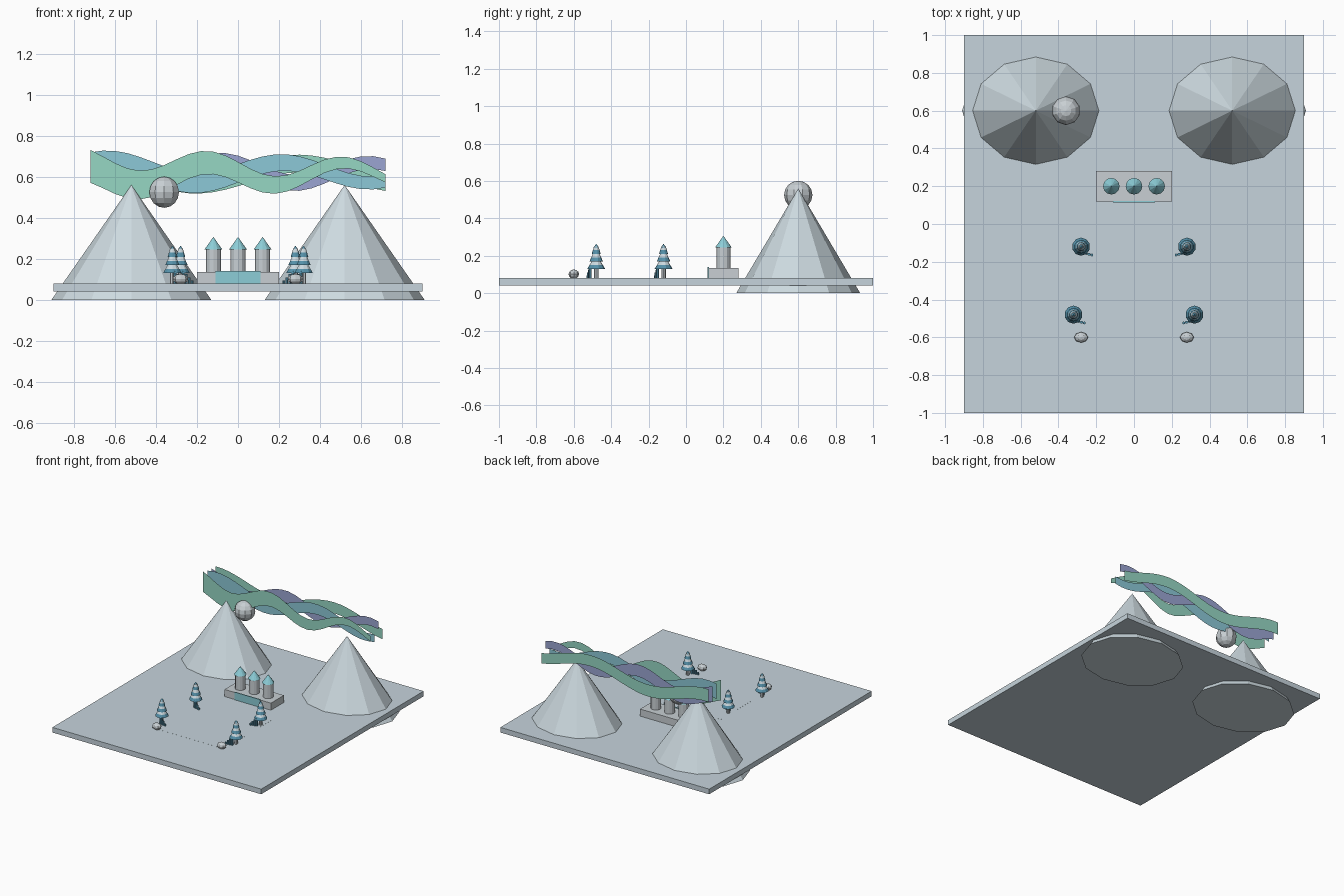
import bpy, bmesh, math

if "Cube" in bpy.data.objects:
    bpy.data.objects.remove(bpy.data.objects["Cube"])


def material(name, r, g, b):
    m = bpy.data.materials.new(name)
    lin = [(c / 255 / 12.92) if c < 11 else ((c / 255 + 0.055) / 1.055) ** 2.4 for c in (r, g, b)]
    m.diffuse_color = (*lin, 1)
    m.use_nodes = True
    m.node_tree.nodes["Principled BSDF"].inputs["Base Color"].default_value = m.diffuse_color
    return m


SNOW = material("snow", 205, 218, 224)
STONE = material("stone", 200, 207, 211)
GROUND = material("ice_ground", 198, 212, 220)
TEAL = material("ice_teal", 140, 205, 215)
PINE = material("pine_blue", 85, 145, 170)
GREEN = material("aurora_green", 150, 215, 195)
BLUE = material("aurora_blue", 140, 200, 215)
VIOLET = material("aurora_violet", 155, 165, 210)


def finish(name, bm, mat):
    me = bpy.data.meshes.new(name)
    bmesh.ops.recalc_face_normals(bm, faces=bm.faces)
    bm.to_mesh(me)
    bm.free()
    ob = bpy.data.objects.new(name, me)
    bpy.context.collection.objects.link(ob)
    me.materials.append(mat)
    return ob


def box(name, mat, x0, x1, y0, y1, z0, z1):
    bm = bmesh.new()
    bmesh.ops.create_cube(bm, size=1)
    for v in bm.verts:
        v.co.x = x0 if v.co.x < 0 else x1
        v.co.y = y0 if v.co.y < 0 else y1
        v.co.z = z0 if v.co.z < 0 else z1
    return finish(name, bm, mat)


def cone(name, mat, x, y, z0, z1, r0, r1=0, sides=12, sy=1):
    bm = bmesh.new()
    bmesh.ops.create_cone(bm, cap_ends=True, segments=sides, radius1=r0, radius2=r1, depth=z1 - z0)
    for v in bm.verts:
        v.co = (v.co.x + x, v.co.y * sy + y, v.co.z + (z0 + z1) / 2)
    return finish(name, bm, mat)


def ball(name, mat, x, y, z, rx, ry, rz, u=10, v=8):
    bm = bmesh.new()
    bmesh.ops.create_uvsphere(bm, u_segments=u, v_segments=v, radius=1)
    for p in bm.verts:
        p.co = (p.co.x * rx + x, p.co.y * ry + y, p.co.z * rz + z)
    return finish(name, bm, mat)


def ribbon(name, mat, y, peak, wave, amp, mid, h0, h1, n=24):
    # flat wavy curtain, half height tapering from h0 to h1
    bm = bmesh.new()
    last = None
    for i in range(n + 1):
        t = i / n
        x = -0.72 + 1.44 * t
        z = mid + amp * math.cos((x - peak) / wave * math.tau)
        h = h0 + (h1 - h0) * t
        pair = [bm.verts.new((x, y, z - h)), bm.verts.new((x, y, z + h))]
        if last:
            bm.faces.new((last[0], pair[0], pair[1], last[1]))
        last = pair
    return finish(name, bm, mat)


# ground and frozen pond
box("ground_slab", GROUND, -0.9, 0.9, -1, 1, 0.04, 0.08)
box("pond", GROUND, -0.3, 0.3, -0.6, 0, 0.07, 0.0804)

# mountains and moon
for s in (-1, 1):
    cone("mountain", SNOW, 0.52 * s, 0.6, 0, 0.56, 0.39, sy=0.85)
ball("moon", STONE, -0.36, 0.6, 0.525, 0.076, 0.076, 0.076)

# aurora curtains
ribbon("aurora_front", GREEN, 0.60, -0.15, 0.66, 0.055, 0.615, 0.08, 0.02)
ribbon("aurora_second", BLUE, 0.65, 0.22, 0.85, 0.05, 0.62, 0.06, 0.03)
ribbon("aurora_third", VIOLET, 0.70, -0.08, 0.72, 0.05, 0.62, 0.06, 0.03)
ribbon("aurora_back", GREEN, 0.75, 0.30, 1.0, 0.05, 0.615, 0.05, 0.04)

# castle
box("castle_base", STONE, -0.2, 0.2, 0.12, 0.28, 0.08, 0.135)
box("castle_gate", TEAL, -0.11, 0.11, 0.115, 0.122, 0.08, 0.14)
for x in (-0.12, 0, 0.12):
    cone("tower", STONE, x, 0.2, 0.13, 0.245, 0.037, 0.037)
    cone("tower_roof", TEAL, x, 0.2, 0.245, 0.307, 0.044)

# trees with snow bands, ice spikes and boulders
for s in (-1, 1):
    for tx, ty in ((0.28, -0.12), (0.32, -0.48)):
        cone("trunk", STONE, tx * s, ty, 0.08, 0.14, 0.012, 0.012, 8)
        for k in range(3):
            z, r = 0.13 + 0.04 * k, 0.048 - 0.012 * k
            cone("tree_tier", PINE, tx * s, ty, z, z + 0.02, r, r * 0.75, 10)
            cone("tree_snow", SNOW, tx * s, ty, z + 0.02, z + 0.04, r * 0.75, r * 0.5, 10)
        cone("tree_tip", PINE, tx * s, ty, 0.245, 0.264, 0.014, 0, 10)
        for k in range(4):
            cone("ice_spike", PINE, s * (tx - 0.012 - 0.015 * k), ty - 0.032 - 0.004 * k,
                 0.08, 0.14 - 0.015 * k, 0.008, 0.008, 6)
    ball("boulder", STONE, 0.28 * s, -0.6, 0.102, 0.037, 0.028, 0.025, 8, 6)
